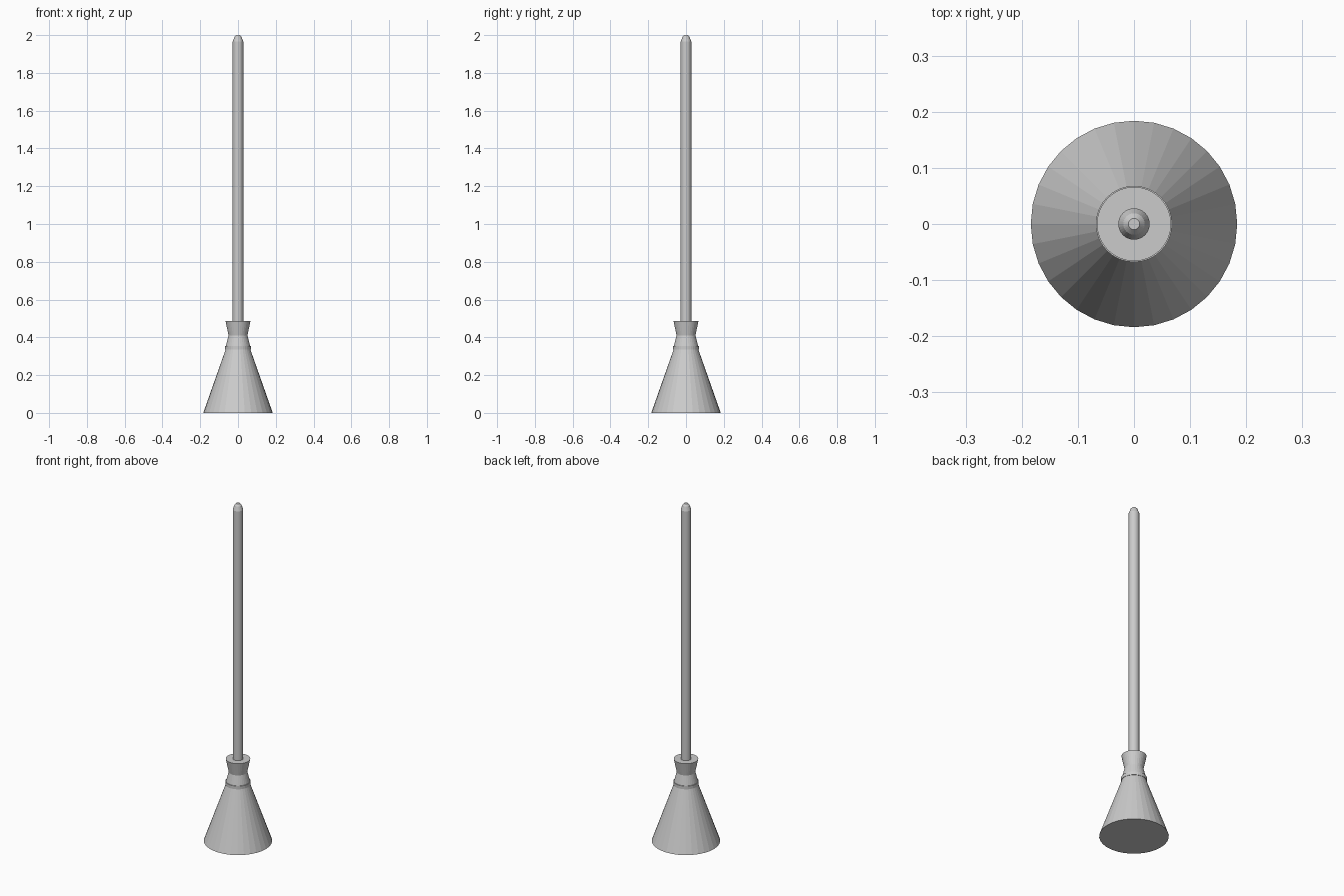
import bpy, bmesh, math

if "Cube" in bpy.data.objects:
    bpy.data.objects.remove(bpy.data.objects["Cube"])

SIDES = 32


def lathe(name, profile):
    """Flat-shaded closed solid turned around z from (radius, height) points."""
    bm = bmesh.new()
    rings = []
    for r, z in profile:
        rings.append([bm.verts.new((r * math.cos(2 * math.pi * i / SIDES),
                                    r * math.sin(2 * math.pi * i / SIDES), z))
                      for i in range(SIDES)])
    for low, high in zip(rings, rings[1:]):
        for i in range(SIDES):
            j = (i + 1) % SIDES
            bm.faces.new((low[i], low[j], high[j], high[i]))
    bm.faces.new(rings[0][::-1])
    bm.faces.new(rings[-1])
    mesh = bpy.data.meshes.new(name)
    bm.to_mesh(mesh)
    bm.free()
    obj = bpy.data.objects.new(name, mesh)
    bpy.context.collection.objects.link(obj)
    return obj


# Flared bristles, pinched under the binding and flaring again at the top
lathe("bristles", [(0.184, 0), (0.064, 0.34), (0.064, 0.355),
                   (0.05, 0.41), (0.066, 0.487)])

# Thin binding round the neck
lathe("binding", [(0.068, 0.336), (0.068, 0.355)])

# Long handle with a tapered tip
lathe("handle", [(0.028, 0.40), (0.028, 1.965), (0.019, 1.99), (0.01, 2.0)])
